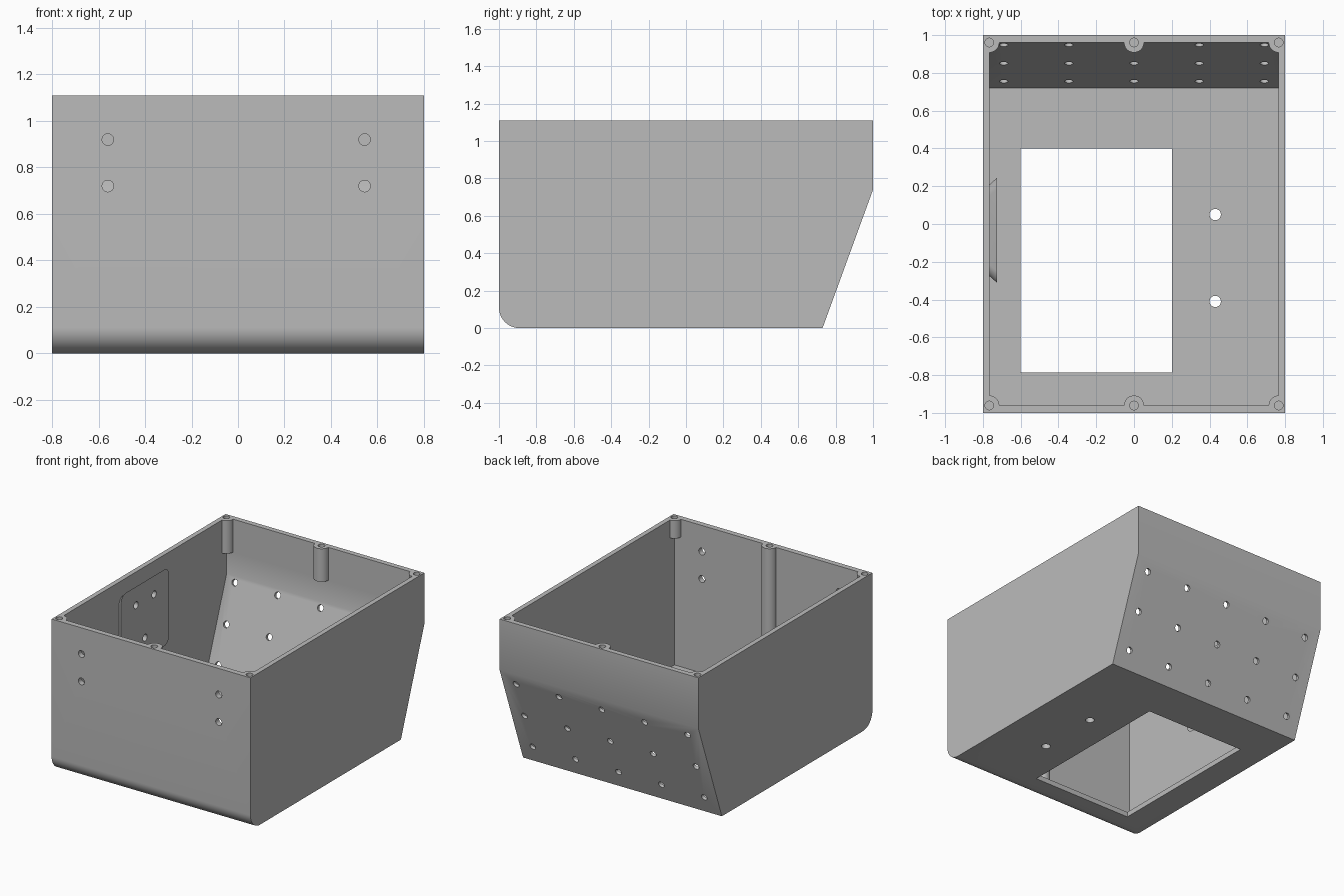
import bpy, bmesh, math
from mathutils import Vector

if "Cube" in bpy.data.objects:
    bpy.data.objects.remove(bpy.data.objects["Cube"])

grey = bpy.data.materials.new("light_grey")
grey.diffuse_color = (0.5, 0.5, 0.5, 1)
grey.use_nodes = True
grey.node_tree.nodes["Principled BSDF"].inputs["Base Color"].default_value = grey.diffuse_color


def loft(name, ring_a, ring_b):
    """Closed solid between two matching rings of points."""
    bm = bmesh.new()
    a = [bm.verts.new(p) for p in ring_a]
    b = [bm.verts.new(p) for p in ring_b]
    bm.faces.new(a)
    bm.faces.new(b)
    n = len(a)
    for i in range(n):
        j = (i + 1) % n
        bm.faces.new((a[i], a[j], b[j], b[i]))
    bmesh.ops.recalc_face_normals(bm, faces=bm.faces)
    me = bpy.data.meshes.new(name)
    bm.to_mesh(me)
    bm.free()
    me.materials.append(grey)
    ob = bpy.data.objects.new(name, me)
    bpy.context.collection.objects.link(ob)
    return ob


def prism(name, profile, x0, x1):
    """Extrude a (y, z) profile along x."""
    return loft(name, [(x0, y, z) for y, z in profile], [(x1, y, z) for y, z in profile])


def box(name, x0, x1, y0, y1, z0, z1):
    return prism(name, [(y0, z0), (y1, z0), (y1, z1), (y0, z1)], x0, x1)


def rod(p, q, r, n=32):
    """Cylinder from p to q."""
    p, q = Vector(p), Vector(q)
    rot = (q - p).to_track_quat('Z', 'Y')
    ring = [rot @ Vector((r * math.cos(math.tau * (i + .5) / n),
                          r * math.sin(math.tau * (i + .5) / n), 0)) for i in range(n)]
    return loft("rod", [p + v for v in ring], [q + v for v in ring])


def cut(target, cutter):
    """Subtract the cutter and discard it."""
    mod = target.modifiers.new("cut", 'BOOLEAN')
    mod.operation, mod.solver, mod.object = 'DIFFERENCE', 'EXACT', cutter
    bpy.context.view_layer.objects.active = target
    bpy.ops.object.modifier_apply(modifier=mod.name)
    bpy.data.objects.remove(cutter)


def smooth(ob):
    bpy.ops.object.select_all(action='DESELECT')
    ob.select_set(True)
    bpy.context.view_layer.objects.active = ob
    bpy.ops.object.shade_smooth_by_angle(angle=math.radians(30))


TOP, FLOOR = 1.11, 0.037

# Outer shell: rounded lower front edge, sloped lower back
R = 0.11
arc = [(-1 + R - R * math.cos(math.pi / 2 * i / 14), R - R * math.sin(math.pi / 2 * i / 14))
       for i in range(15)]
housing = prism("housing", arc + [(0.73, 0), (1, 0.74), (1, TOP), (-1, TOP)], -0.8, 0.8)

# Cavity, with the screw posts left standing in it
cavity = prism("cavity", [(-0.96, FLOOR), (0.72, FLOOR), (0.962, 0.70), (0.962, 1.2), (-0.96, 1.2)],
               -0.765, 0.765)
posts = [(x, s * 0.961, s) for s in (-1, 1) for x in (-0.766, 0, 0.766)]
for x, y, s in posts:
    length = 0.24 if s > 0 else (1.2 if x == 0 else 0.13)
    cut(cavity, rod((x, y, TOP - length), (x, y, 1.25), 0.053))
cut(housing, cavity)

# Screw holes in the posts
for x, y, s in posts:
    cut(housing, rod((x, y, TOP - 0.1), (x, y, 1.2), 0.023, 24))

# Floor window and two floor holes
cut(housing, box("window", -0.6, 0.2, -0.785, 0.4, -0.1, 0.2))
for y in (0.05, -0.41):
    cut(housing, rod((0.43, y, -0.1), (0.43, y, 0.2), 0.03))

# Four holes in the front wall
for x in (-0.56, 0.545):
    for z in (0.72, 0.92):
        cut(housing, rod((x, -1.1, z), (x, -0.9, z), 0.025, 24))

# Grid of holes square to the sloped back
normal = Vector((0, 0.74, -0.27)).normalized() * 0.09
for i in range(-2, 3):
    for y, z in ((0.755, 0.133), (0.85, 0.393), (0.947, 0.66)):
        c = Vector((i * 0.345, y, z))
        cut(housing, rod(c - normal, c + normal, 0.023, 24))
smooth(housing)


# Flared mounting plate on the inside of the left wall
def rounded(x, half, r=0.06, cy=-0.033, cz=0.757):
    pts = []
    for k, (sy, sz) in enumerate(((1, 1), (-1, 1), (-1, -1), (1, -1))):
        for i in range(9):
            a = math.pi / 2 * (k + i / 8)
            pts.append((x, cy + sy * (half - r) + r * math.cos(a),
                        cz + sz * (half - r) + r * math.sin(a)))
    return pts


plate = loft("mounting_plate", rounded(-0.77, 0.238), rounded(-0.725, 0.278))
for y, z in ((-0.136, 0.9), (0.072, 0.9), (-0.033, 0.625)):
    cut(plate, rod((-0.762, y, z), (-0.6, y, z), 0.025, 24))
smooth(plate)
